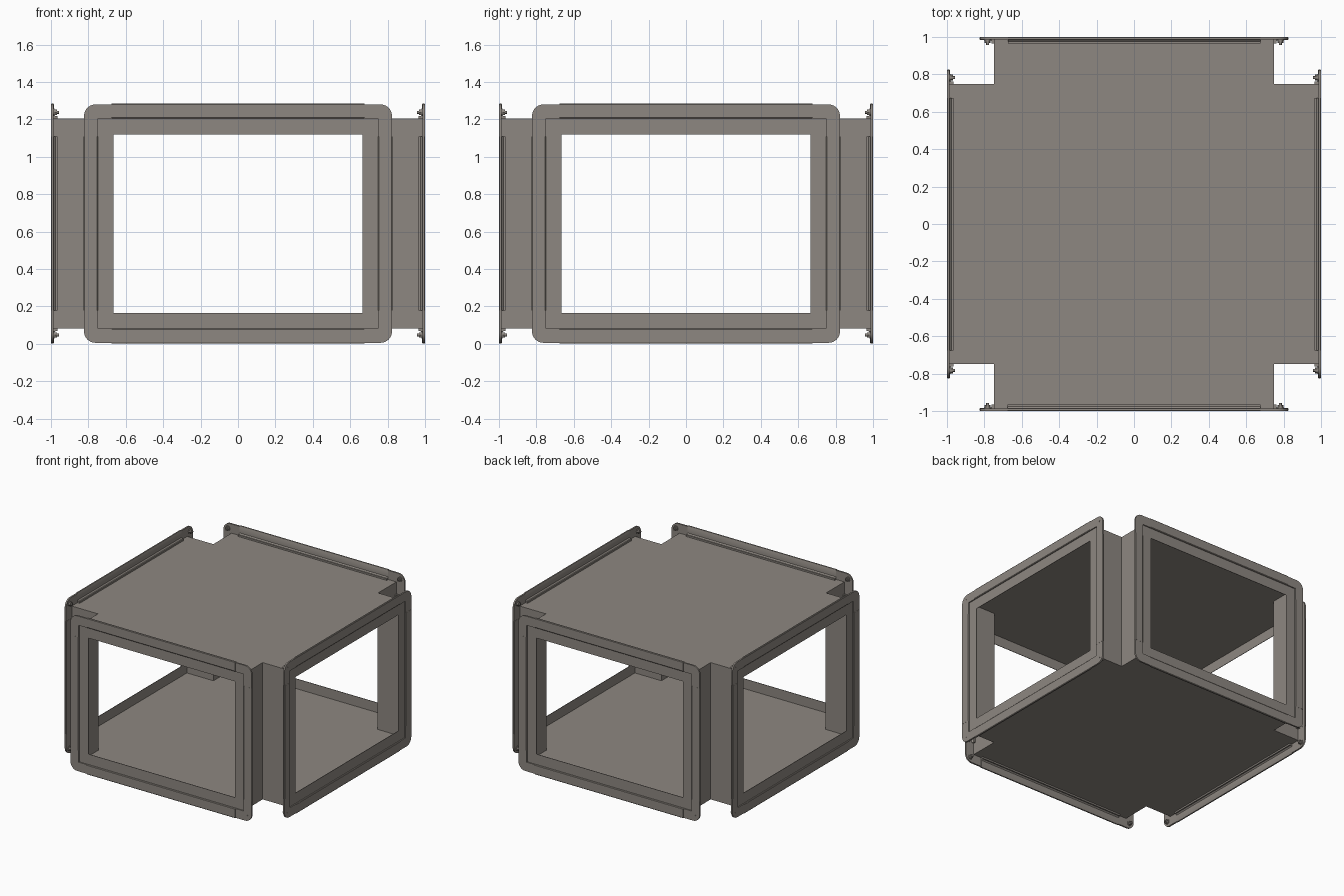
import bpy, bmesh, math
from mathutils import Matrix, Vector

if "Cube" in bpy.data.objects:
    bpy.data.objects.remove(bpy.data.objects["Cube"])

ZC = 0.643                 # height of the duct axis
BX, BZ = 0.749, 0.562      # outer half width / half height of the duct
IX, IZ = 0.666, 0.477      # half width / half height of the end openings
RX, RZ = 0.675, 0.465      # half lengths of the straight flange runs
END = 0.99                 # outer face of the end frames
T = 0.004                  # sheet thickness

metal = bpy.data.materials.new("galvanised_grey")
metal.diffuse_color = (0.27, 0.245, 0.22, 1)
metal.use_nodes = True
metal.node_tree.nodes["Principled BSDF"].inputs["Base Color"].default_value = metal.diffuse_color


def finish(name, bm, smooth=False):
    bmesh.ops.recalc_face_normals(bm, faces=bm.faces)
    me = bpy.data.meshes.new(name)
    bm.to_mesh(me)
    bm.free()
    me.materials.append(metal)
    ob = bpy.data.objects.new(name, me)
    bpy.context.collection.objects.link(ob)
    if smooth:
        bpy.context.view_layer.objects.active = ob
        ob.select_set(True)
        bpy.ops.object.shade_smooth_by_angle(angle=math.radians(35))
        ob.select_set(False)
    return ob


def add_prism(bm, pts, a, b, place):
    """Extrude a 2D outline from a to b; place maps (p, q, t) to 3D."""
    lo = [bm.verts.new(place(p, q, a)) for p, q in pts]
    hi = [bm.verts.new(place(p, q, b)) for p, q in pts]
    n = len(pts)
    bm.faces.new(lo)
    bm.faces.new(hi)
    for i in range(n):
        j = (i + 1) % n
        bm.faces.new((lo[i], lo[j], hi[j], hi[i]))


# Hollow sheet cross with a flat inward frame at each end:
# solid cells of a coarse grid, skinned on every exposed side
def cross_duct():
    half = [IX, BX - T, BX, END - T, END]
    xs = [-v for v in reversed(half)] + half
    half = [IZ, BZ - T, BZ]
    zs = [-v for v in reversed(half)] + half
    grids = (xs, xs, zs)

    def solid(c):
        if any(v < 0 or v >= len(g) - 1 for v, g in zip(c, grids)):
            return False
        x, y, z = (abs(g[v] + g[v + 1]) / 2 for v, g in zip(c, grids))
        near, far = min(x, y), max(x, y)
        room = near < BX - T and z < BZ - T and far < END - T
        opening = far > END - T and near < IX and z < IZ
        return near < BX and not room and not opening

    bm = bmesh.new()
    for i in range(len(xs) - 1):
        for j in range(len(xs) - 1):
            for k in range(len(zs) - 1):
                if not solid((i, j, k)):
                    continue
                for ax in range(3):
                    for s in (0, 1):
                        nb = [i, j, k]
                        nb[ax] += 2 * s - 1
                        if solid(nb):
                            continue
                        o = [a for a in range(3) if a != ax]
                        quad = []
                        for d in ((0, 0), (1, 0), (1, 1), (0, 1)):
                            g = [i, j, k]
                            g[ax] += s
                            g[o[0]] += d[0]
                            g[o[1]] += d[1]
                            quad.append(bm.verts.new((xs[g[0]], xs[g[1]], zs[g[2]] + ZC)))
                        bm.faces.new(quad)
    bmesh.ops.remove_doubles(bm, verts=bm.verts, dist=1e-4)
    bmesh.ops.recalc_face_normals(bm, faces=bm.faces)
    bmesh.ops.dissolve_limit(bm, angle_limit=0.01, verts=bm.verts, edges=bm.edges)
    finish("hollow_cross_duct", bm)


# Folded flange section: (distance along the duct, height above the duct wall)
SECTION = [(0.985, 0), (0.996, 0), (1.0, 0.005), (1.0, 0.076), (0.997, 0.080),
           (0.987, 0.080), (0.985, 0.077), (0.985, 0.022), (0.976, 0.013),
           (0.966, 0.013), (0.966, 0)]


def corner_outline(su, sw):
    """L-shaped corner plate with a rounded outer corner."""
    ou, ow, r = BX + 0.074, BZ + 0.075, 0.06
    pts = [(RX, BZ), (RX, ow)]
    for n in range(9):
        a = math.radians(90 - n * 90 / 8)
        pts.append((ou - r + r * math.cos(a), ow - r + r * math.sin(a)))
    pts += [(ou, RZ), (BX, RZ), (BX, BZ)]
    return [(su * u, sw * w) for u, w in pts]


def circle(u, w, r, n):
    return [(u + r * math.cos(2 * math.pi * i / n), w + r * math.sin(2 * math.pi * i / n))
            for i in range(n)]


cross_duct()
for side, turn in (("front", 0), ("right", 1), ("back", 2), ("left", 3)):
    rot = Matrix.Rotation(turn * math.pi / 2, 3, 'Z')

    def at(u, w, d):
        return rot @ Vector((u, -d, w + ZC))

    # Four straight folded flange runs
    bm = bmesh.new()
    for s in (-1, 1):
        add_prism(bm, SECTION, -RX, RX, lambda d, r, t: at(t, s * (BZ + r), d))
        add_prism(bm, SECTION, -RZ, RZ, lambda d, r, t: at(s * (BX + r * 0.95), t, d))
    finish(side + "_flange_runs", bm, True)

    # Corner plates joining the runs, and the bolts through them
    plates, bolts = bmesh.new(), bmesh.new()
    for su in (-1, 1):
        for sw in (-1, 1):
            add_prism(plates, corner_outline(su, sw), 0.986, 0.999, at)
            u, w = su * 0.782, sw * 0.595
            add_prism(bolts, circle(u, w, 0.008, 12), 0.958, 0.9995, at)
            add_prism(bolts, circle(u, w, 0.02, 16), 0.981, 0.987, at)
            add_prism(bolts, circle(u, w, 0.016, 6), 0.967, 0.981, at)
    finish(side + "_corner_plates", plates, True)
    finish(side + "_corner_bolts", bolts, True)
